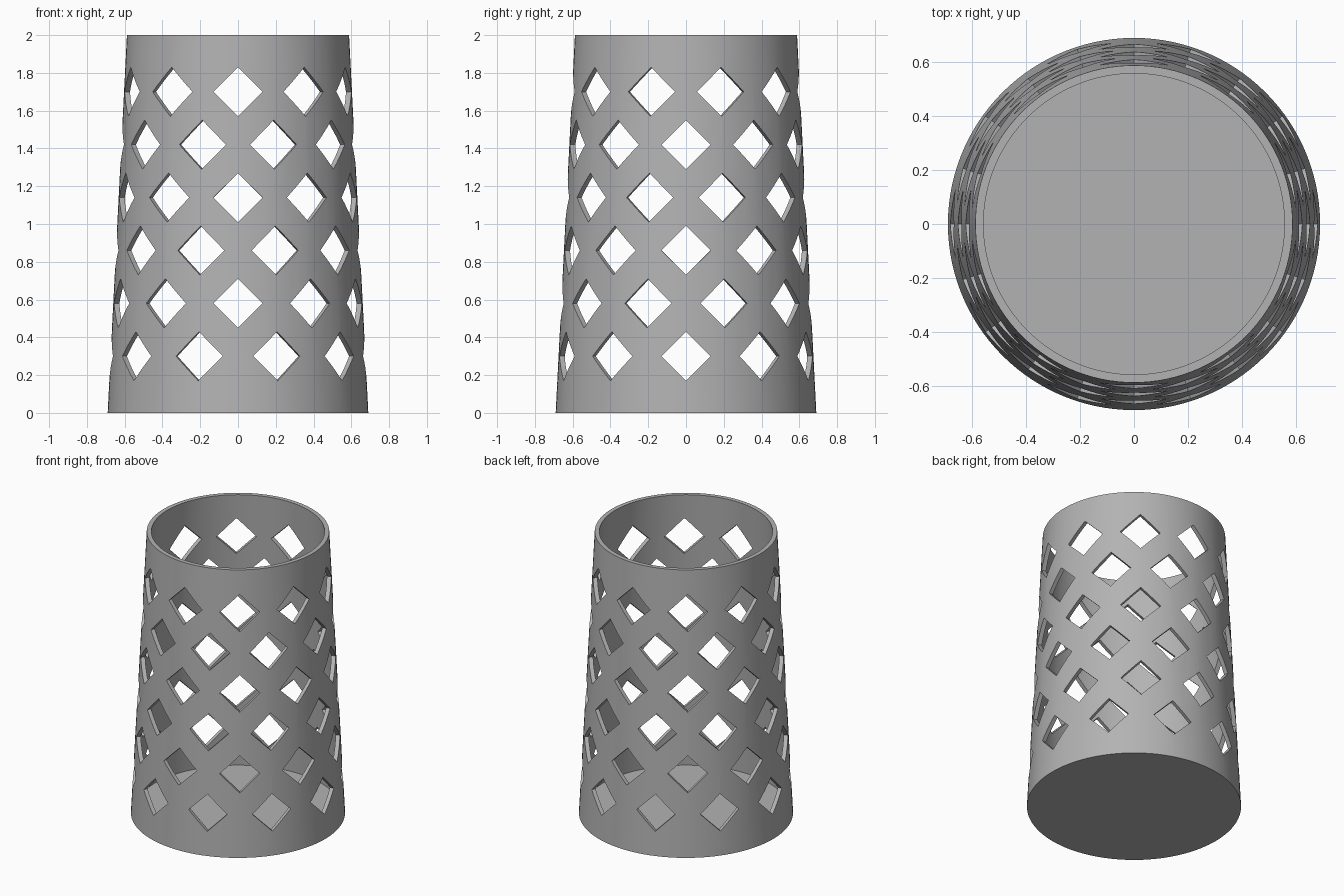
import bpy, bmesh
from math import cos, sin, radians, tau

old = bpy.data.objects.get("Cube")
if old:
    bpy.data.objects.remove(old, do_unlink=True)

HEIGHT, R_BOTTOM, R_TOP, WALL = 2.0, 0.69, 0.588, 0.03
SEGMENTS, HOLES, HALF = 120, 10, 0.13
ROWS = [0.30 + 0.28 * i for i in range(6)]

grey = bpy.data.materials.new("grey")
grey.use_nodes = True
colour = (0.45, 0.45, 0.45, 1)
grey.diffuse_color = colour
grey.node_tree.nodes["Principled BSDF"].inputs["Base Color"].default_value = colour


def make_object(name, bm):
    bmesh.ops.recalc_face_normals(bm, faces=bm.faces[:])
    mesh = bpy.data.meshes.new(name)
    bm.to_mesh(mesh)
    bm.free()
    mesh.materials.append(grey)
    obj = bpy.data.objects.new(name, mesh)
    bpy.context.collection.objects.link(obj)
    return obj


# Tapered cup: outer wall, rim, inner wall and floor as a revolved profile
profile = [(R_BOTTOM, 0), (R_TOP, HEIGHT), (R_TOP - WALL, HEIGHT), (R_BOTTOM - WALL, WALL)]
bm = bmesh.new()
rings = [[bm.verts.new((r * cos(tau * i / SEGMENTS), r * sin(tau * i / SEGMENTS), z))
          for i in range(SEGMENTS)] for r, z in profile]
for low, high in zip(rings, rings[1:]):
    for i in range(SEGMENTS):
        j = (i + 1) % SEGMENTS
        bm.faces.new((low[i], low[j], high[j], high[i]))
bm.faces.new(rings[0])
bm.faces.new(rings[-1])
basket = make_object("basket", bm)

# Diamond prisms pointing outwards, every other row turned by half a step
bm = bmesh.new()
for row, z in enumerate(ROWS):
    for k in range(HOLES):
        a = radians(-90) + tau * (k + 0.5 * ((row + 1) % 2)) / HOLES
        ends = []
        for r in (0.47, 0.85):
            ends.append([bm.verts.new((r * cos(a) - s * sin(a), r * sin(a) + s * cos(a), z + h))
                         for s, h in ((HALF, 0), (0, HALF), (-HALF, 0), (0, -HALF))])
        inner, outer = ends
        bm.faces.new(inner)
        bm.faces.new(outer)
        for i in range(4):
            j = (i + 1) % 4
            bm.faces.new((inner[i], inner[j], outer[j], outer[i]))
cutter = make_object("diamond_cutter", bm)
cutter.hide_render = True

# Cut the lattice, then bake it and remove the cutter
cut = basket.modifiers.new("diamond_holes", 'BOOLEAN')
cut.operation = 'DIFFERENCE'
cut.solver = 'EXACT'
cut.object = cutter
bpy.ops.object.select_all(action='DESELECT')
bpy.context.view_layer.objects.active = basket
basket.select_set(True)
bpy.ops.object.modifier_apply(modifier=cut.name)
bpy.data.objects.remove(cutter, do_unlink=True)
bpy.ops.object.shade_smooth_by_angle(angle=radians(30))
